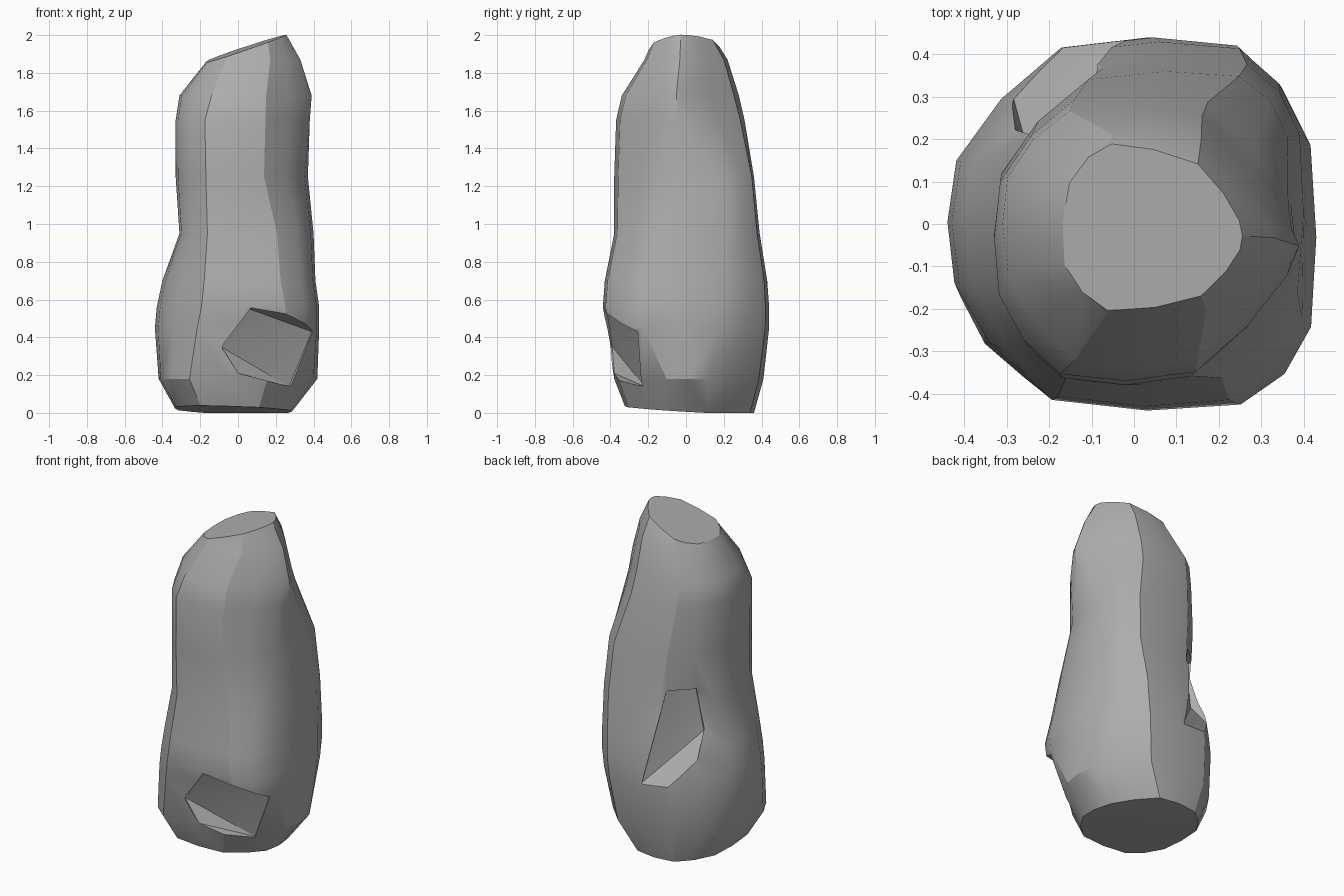
import bpy, bmesh
from math import cos, sin, radians
from mathutils import Vector

if "Cube" in bpy.data.objects:
    bpy.data.objects.remove(bpy.data.objects["Cube"])

stone = bpy.data.materials.new("grey stone")
stone.use_nodes = True
grey = (0.42, 0.42, 0.42, 1)
stone.diffuse_color = grey
stone.node_tree.nodes["Principled BSDF"].inputs["Base Color"].default_value = grey


def make_object(name, bm):
    bmesh.ops.recalc_face_normals(bm, faces=bm.faces[:])
    mesh = bpy.data.meshes.new(name)
    bm.to_mesh(mesh)
    bm.free()
    mesh.materials.append(stone)
    obj = bpy.data.objects.new(name, mesh)
    bpy.context.collection.objects.link(obj)
    return obj


# Directions of the eight sides of each cross-section, from +x around
SIDES = [radians(a) for a in (0, 35, 90, 139, 180, 215, 270, 319)]


def cross_section(reach):
    """Outline touching eight side lines, with its corners worn down."""
    count = len(SIDES)
    corners = []
    for i, near in enumerate(reach):
        after = reach[(i + 1) % count]
        a = SIDES[i]
        turn = SIDES[(i + 1) % count] - a
        along = (after - near * cos(turn)) / sin(turn)
        corners.append(Vector((near * cos(a) - along * sin(a),
                               near * sin(a) + along * cos(a))))
    middles = [(corners[i - 1] + corners[i]) / 2 for i in range(count)]
    outline = []
    for i in range(count):
        chord = (middles[i] + middles[(i + 1) % count]) / 2
        outline += [middles[i], corners[i].lerp(chord, 0.33)]
    return outline


# Boulder: stacked sections, each with its height and eight side reaches in hundredths
layers = [
    (0, "28 29 36 36 32 34 31 29"),
    (18, "42 41 41 42 42 45 38 38"),
    (45, "43 46 44 43 44 44 42 49"),
    (56, "43 47 44 42 43 43 44 50"),
    (70, "41 47 43 40 40 41 43 47"),
    (95, "40 46 39 32 31 37 38 42"),
    (125, "37 43 36 33 33 37 38 36"),
    (155, "38 33 31 32 33 37 37 36"),
    (168, "39 30 28 31 31 32 34 34"),
    (187, "33 26 22 19 16 19 22 28"),
    (203, "24 20 12 14 9 14 15 22"),
]
bm = bmesh.new()
rings = []
for height, reaches in layers:
    outline = cross_section([int(r) / 100 for r in reaches.split()])
    rings.append([bm.verts.new((p.x, p.y, height / 100)) for p in outline])
for low, high in zip(rings, rings[1:]):
    for i in range(len(low)):
        j = (i + 1) % len(low)
        bm.faces.new((low[i], low[j], high[j], high[i]))
bm.faces.new(rings[0][::-1])
bm.faces.new(rings[-1])


def chip(point, normal):
    """Slice everything beyond a plane off the boulder and close the cut."""
    geom = bm.verts[:] + bm.edges[:] + bm.faces[:]
    cut = bmesh.ops.bisect_plane(bm, geom=geom, plane_co=point,
                                 plane_no=Vector(normal).normalized(), clear_outer=True)
    edges = [e for e in cut["geom_cut"] if isinstance(e, bmesh.types.BMEdge)]
    bmesh.ops.holes_fill(bm, edges=edges)


# Sloping crown and slightly tilted foot
chip((0.25, -0.03, 2.0), (-0.34, -0.05, 1))
chip((0.28, 0.1, 0.0), (-0.03, -0.06, -1))
boulder = make_object("boulder", bm)


def hollow(points):
    """Break the convex hull of the points out of the boulder."""
    hull = bmesh.new()
    for p in points:
        hull.verts.new(p)
    bmesh.ops.convex_hull(hull, input=hull.verts[:])
    cutter = make_object("hollow_cutter", hull)
    cutter.hide_render = True
    mod = boulder.modifiers.new("hollow", "BOOLEAN")
    mod.operation = "DIFFERENCE"
    mod.solver = "EXACT"
    mod.object = cutter
    bpy.context.view_layer.objects.active = boulder
    bpy.ops.object.modifier_apply(modifier=mod.name)
    bpy.data.objects.remove(cutter)


# Broken hollow low on the front
hollow([(0.06, -0.42, 0.55), (0.39, -0.25, 0.43), (0.27, -0.22, 0.14), (-0.09, -0.39, 0.35),
        (0.0, -0.38, 0.21), (0.15, -0.6, 0.62), (0.5, -0.5, 0.5), (0.05, -0.6, 0.2),
        (0.45, -0.45, 0.2)])
# Slanting ledge on the back right side
hollow([(0, 0.43, 0.48), (-0.255, 0.19, 0.78), (-0.21, 0.205, 1.04), (-0.1, 0.33, 1.04),
        (-0.155, 0.62, 0.29), (-0.34, 0.5, 0.37), (-0.5, 0.5, 1.1), (-0.2, 0.6, 0.9)])

# Soft shading with crisp breaks
bpy.ops.object.select_all(action="DESELECT")
boulder.select_set(True)
bpy.context.view_layer.objects.active = boulder
bpy.ops.object.shade_smooth_by_angle(angle=radians(30))
